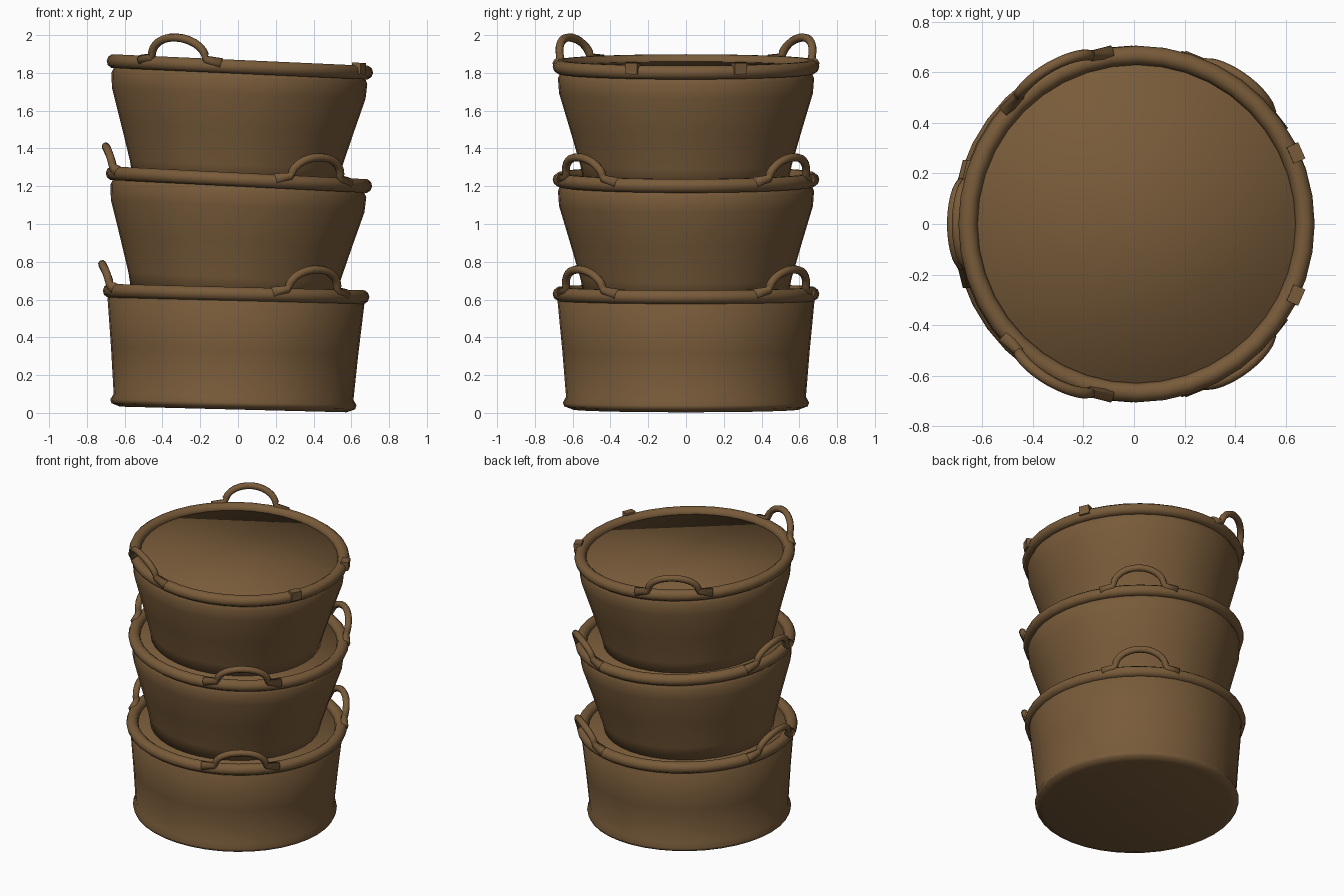
import bpy, bmesh, math
from mathutils import Vector, Matrix

if "Cube" in bpy.data.objects:
    bpy.data.objects.remove(bpy.data.objects["Cube"])

brown = bpy.data.materials.new("brown")
brown.diffuse_color = (0.19, 0.105, 0.042, 1)
brown.use_nodes = True
brown.node_tree.nodes["Principled BSDF"].inputs["Base Color"].default_value = brown.diffuse_color


def finish(name, bm, matrix):
    bmesh.ops.recalc_face_normals(bm, faces=bm.faces)
    me = bpy.data.meshes.new(name)
    bm.to_mesh(me)
    bm.free()
    me.materials.append(brown)
    # fully smooth, so the flat lids blend into the walls
    for p in me.polygons:
        p.use_smooth = True
    ob = bpy.data.objects.new(name, me)
    ob.matrix_world = matrix
    bpy.context.collection.objects.link(ob)
    return ob


def skin(bm, rings, closed):
    """Bridge a list of vertex rings with quads."""
    n = len(rings[0])
    for i in range(len(rings) if closed else len(rings) - 1):
        a, b = rings[i], rings[(i + 1) % len(rings)]
        for j in range(n):
            k = (j + 1) % n
            bm.faces.new((a[j], a[k], b[k], b[j]))
    if not closed:
        bm.faces.new(rings[0])
        bm.faces.new(rings[-1])


def body(name, profile, matrix, n=40):
    bm = bmesh.new()
    rings = [[bm.verts.new((r * math.cos(t), r * math.sin(t), z))
              for t in (2 * math.pi * j / n for j in range(n))] for r, z in profile]
    skin(bm, rings, False)
    finish(name, bm, matrix)


def rim(name, radius, tube, matrix, n=40, m=10):
    bm = bmesh.new()
    rings = []
    for i in range(n):
        a = 2 * math.pi * i / n
        ring = []
        for j in range(m):
            t = 2 * math.pi * j / m
            r = radius + tube * math.cos(t)
            ring.append(bm.verts.new((r * math.cos(a), r * math.sin(a), tube * math.sin(t))))
        rings.append(ring)
    skin(bm, rings, True)
    finish(name, bm, matrix)


def handle(name, angle, matrix, m=8):
    """Arched tube whose feet run out along the rim."""
    path = [(-0.25, 0.012)]
    path += [(-0.165 * math.cos(math.pi * i / 14), 0.03 + 0.11 * math.sin(math.pi * i / 14))
             for i in range(15)]
    path += [(0.25, 0.012)]
    pts = []
    for s, h in path:
        r = 0.682 + 0.22 * h
        a = math.radians(angle) + s / 0.69
        pts.append(Vector((r * math.cos(a), r * math.sin(a), h)))
    out = Vector((math.cos(math.radians(angle)), math.sin(math.radians(angle)), 0.2)).normalized()
    bm = bmesh.new()
    rings = []
    for i, p in enumerate(pts):
        d = (pts[min(i + 1, len(pts) - 1)] - pts[max(i - 1, 0)]).normalized()
        u = (out - d * out.dot(d)).normalized()
        v = d.cross(u)
        w = 0.03 if i in (0, len(pts) - 1) else 0.022
        rings.append([bm.verts.new(p + w * (u * math.cos(t) + v * math.sin(t)))
                      for t in (2 * math.pi * j / m for j in range(m))])
    skin(bm, rings, False)
    finish(name, bm, matrix)


low_profile = [(0.60, -0.612), (0.645, -0.595), (0.652, -0.575), (0.635, -0.545),
               (0.655, -0.3), (0.68, -0.04), (0.65, 0.0)]
tall_profile = [(0.535, -0.64), (0.56, -0.52), (0.615, -0.33), (0.672, -0.14),
                (0.678, -0.06), (0.65, 0.0)]

# name, rim centre x, rim height, sideways tilt, profile, handle angles
pots = [
    ("bottom_tub", -0.01, 0.63, 0.025, low_profile, (180, 53, -53)),
    ("middle_tub", 0.005, 1.235, 0.05, tall_profile, (180, 53, -53)),
    ("top_tub", 0.01, 1.832, 0.045, tall_profile, (119, -119)),
]
for name, x, z, tilt, profile, angles in pots:
    mat = Matrix.Translation((x, 0, z)) @ Matrix.Rotation(tilt, 4, 'Y')
    body(name + "_body", profile, mat)
    rim(name + "_rim", 0.668, 0.038, mat)
    for i, a in enumerate(angles):
        handle(f"{name}_handle_{i + 1}", a, mat)

# broken handle stubs on the top tub
top = Matrix.Translation((0.01, 0, 1.832)) @ Matrix.Rotation(0.045, 4, 'Y')
for side in (-1, 1):
    bm = bmesh.new()
    bmesh.ops.create_cube(bm, size=1)
    bmesh.ops.scale(bm, vec=(0.05, 0.07, 0.06), verts=bm.verts)
    ob = finish("handle_stub", bm, top @ Matrix.Rotation(side * 0.42, 4, 'Z')
                @ Matrix.Translation((0.69, 0, 0.02)))
    for p in ob.data.polygons:
        p.use_smooth = False
